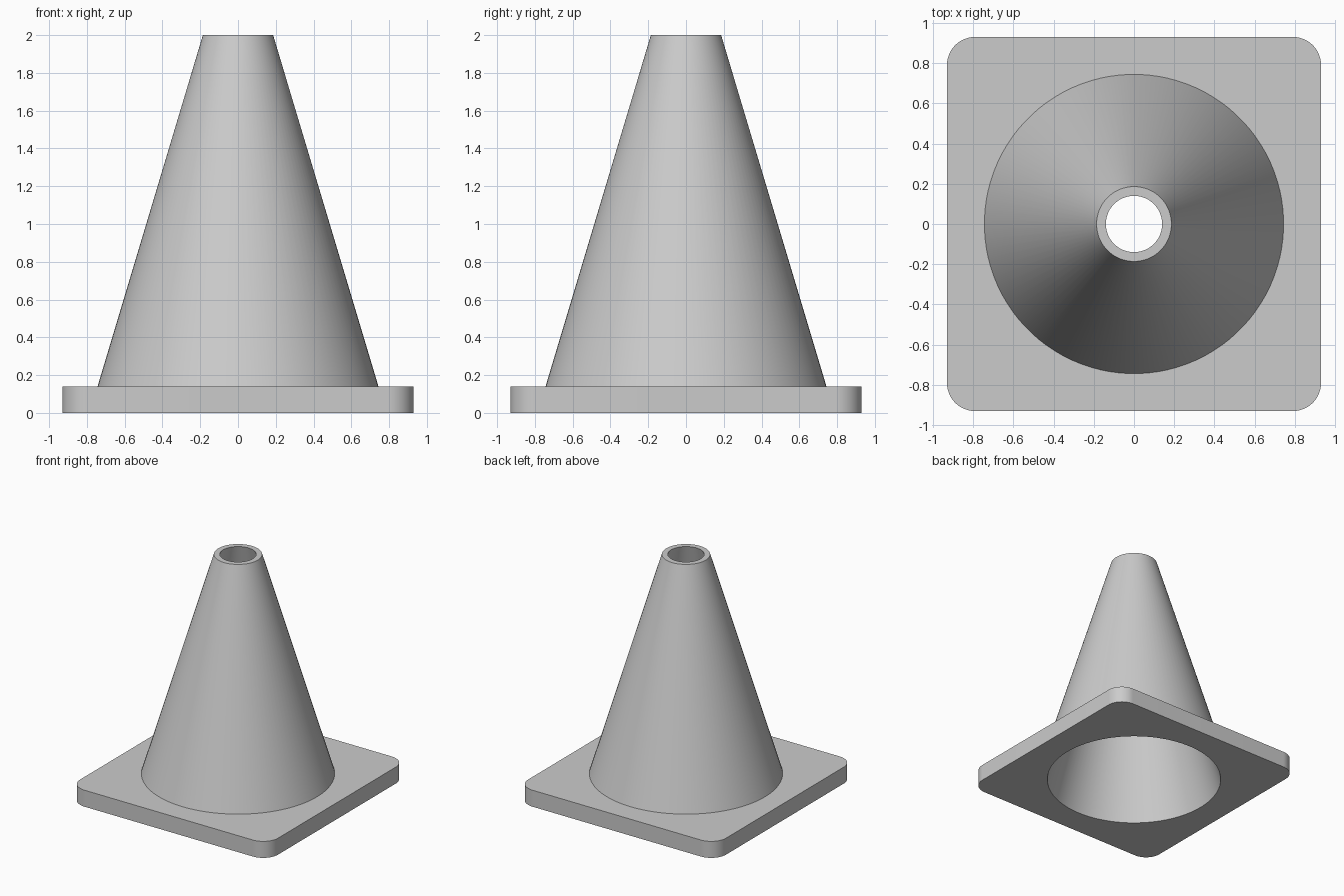
import bpy, bmesh
from math import sin, cos, pi, radians

old = bpy.data.objects.get("Cube")
if old:
    bpy.data.objects.remove(old, do_unlink=True)

HEIGHT, PLATE_TOP = 2.0, 0.14
HALF, CORNER = 0.93, 0.14
STEPS = 24  # points per quarter turn


def circle(radius, z):
    n = STEPS * 4
    return [(radius * cos(2 * pi * (i + 0.5) / n),
             radius * sin(2 * pi * (i + 0.5) / n), z) for i in range(n)]


def rounded_square(z):
    pts = []
    inner = HALF - CORNER
    for sx, sy, quarter in ((1, 1, 0), (-1, 1, 1), (-1, -1, 2), (1, -1, 3)):
        for j in range(STEPS):
            a = (quarter + j / (STEPS - 1)) * pi / 2
            pts.append((sx * inner + CORNER * cos(a), sy * inner + CORNER * sin(a), z))
    return pts


# Closed sequence of rings: plate underside, plate edge, cone wall, rim, bore
sections = [
    circle(0.698, 0),
    rounded_square(0),
    rounded_square(PLATE_TOP),
    circle(0.744, PLATE_TOP),
    circle(0.186, HEIGHT),
    circle(0.14, HEIGHT),
]
bm = bmesh.new()
rings = [[bm.verts.new(p) for p in s] for s in sections]
for a, b in zip(rings, rings[1:] + rings[:1]):
    for i in range(len(a)):
        k = (i + 1) % len(a)
        bm.faces.new((a[i], a[k], b[k], b[i]))
bmesh.ops.recalc_face_normals(bm, faces=bm.faces)
mesh = bpy.data.meshes.new("traffic_cone")
bm.to_mesh(mesh)
bm.free()

# Single grey material
grey = bpy.data.materials.new("plain grey")
grey.use_nodes = True
colour = (0.6, 0.6, 0.6, 1)
grey.diffuse_color = colour
grey.node_tree.nodes["Principled BSDF"].inputs["Base Color"].default_value = colour
mesh.materials.append(grey)

cone = bpy.data.objects.new("traffic_cone", mesh)
bpy.context.collection.objects.link(cone)

# Smooth walls with crisp rims
bpy.ops.object.select_all(action="DESELECT")
cone.select_set(True)
bpy.context.view_layer.objects.active = cone
bpy.ops.object.shade_smooth_by_angle(angle=radians(30))
